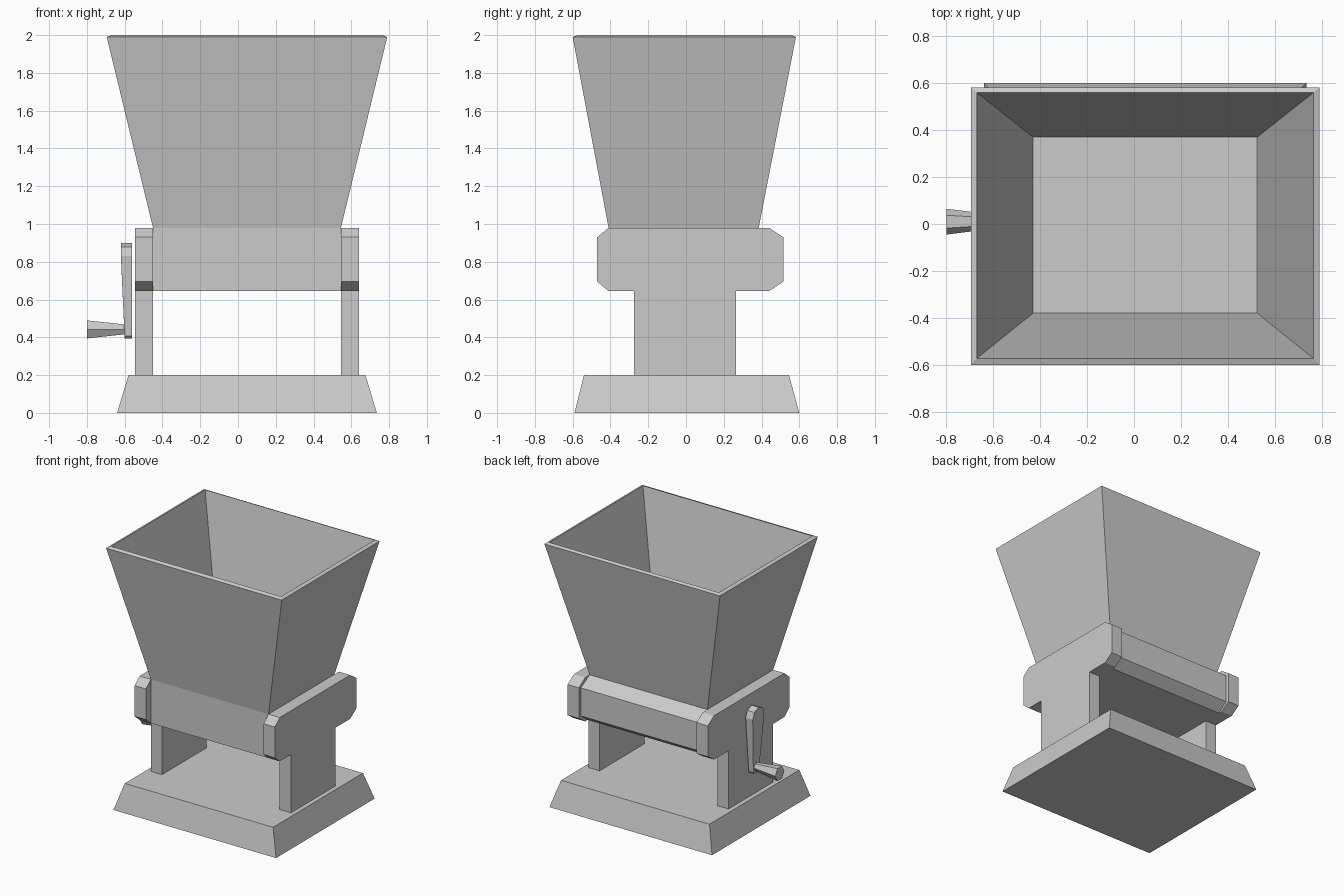
import bpy, bmesh, math

if "Cube" in bpy.data.objects:
    bpy.data.objects.remove(bpy.data.objects["Cube"])


def loft(name, rings):
    """Bridge successive rings of points and cap both ends."""
    bm = bmesh.new()
    vr = [[bm.verts.new(p) for p in ring] for ring in rings]
    n = len(vr[0])
    for a, b in zip(vr, vr[1:]):
        for i in range(n):
            j = (i + 1) % n
            bm.faces.new((a[i], a[j], b[j], b[i]))
    bm.faces.new(vr[0][::-1])
    bm.faces.new(vr[-1])
    bmesh.ops.recalc_face_normals(bm, faces=bm.faces)
    me = bpy.data.meshes.new(name)
    bm.to_mesh(me)
    bm.free()
    ob = bpy.data.objects.new(name, me)
    bpy.context.collection.objects.link(ob)
    return ob


def rect(x0, x1, y0, y1, z):
    return [(x0, y0, z), (x1, y0, z), (x1, y1, z), (x0, y1, z)]


def extrude_x(name, profile, x0, x1):
    return loft(name, [[(x, y, z) for y, z in profile] for x in (x0, x1)])


# Tapered base
loft("base", [rect(-0.64, 0.735, -0.59, 0.60, 0),
              rect(-0.58, 0.675, -0.54, 0.545, 0.20)])

# Two side supports: leg with a wide chamfered head
support = [(-0.275, 0.20), (0.265, 0.20), (0.265, 0.645), (0.44, 0.645),
           (0.515, 0.695), (0.515, 0.93), (0.44, 0.98), (-0.41, 0.98),
           (-0.47, 0.93), (-0.47, 0.695), (-0.41, 0.645), (-0.275, 0.645)]
for side, x0, x1 in (("left", -0.545, -0.45), ("right", 0.545, 0.64)):
    extrude_x(side + "_support", support, x0, x1)

# Grinding housing: flat front, chamfered back
housing = [(-0.41, 0.645), (0.41, 0.645), (0.49, 0.705), (0.49, 0.92),
           (0.385, 0.98), (-0.41, 0.98)]
extrude_x("housing", housing, -0.45, 0.545)

# Open hopper with thin walls and a floor
loft("hopper", [rect(-0.45, 0.545, -0.41, 0.385, 0.98),
                rect(-0.695, 0.79, -0.60, 0.582, 1.99),
                rect(-0.67, 0.765, -0.573, 0.56, 2.0),
                rect(-0.43, 0.525, -0.38, 0.37, 1.0)])

# Crank arm: rounded top, tapering in width and thickness downward
arm = [(0.01 + 0.07 * math.cos(a), 0.83 + 0.07 * math.sin(a))
       for a in (math.pi * i / 4 for i in range(5))]
arm += [(-0.024, 0.407), (-0.01, 0.393), (0.03, 0.393), (0.044, 0.407)]


def arm_face(z):
    return -0.60 - 0.02 * min(1, max(0, (z - 0.40) / 0.43))


loft("crank_arm", [[(-0.56, y, z) for y, z in arm],
                   [(arm_face(z), y, z) for y, z in arm]])

# Six-sided flared handle
loft("crank_handle", [[(x, 0.01 + r * math.cos(i * math.pi / 3),
                        0.442 + r * math.sin(i * math.pi / 3)) for i in range(6)]
                      for x, r in ((-0.59, 0.029), (-0.80, 0.055))])
